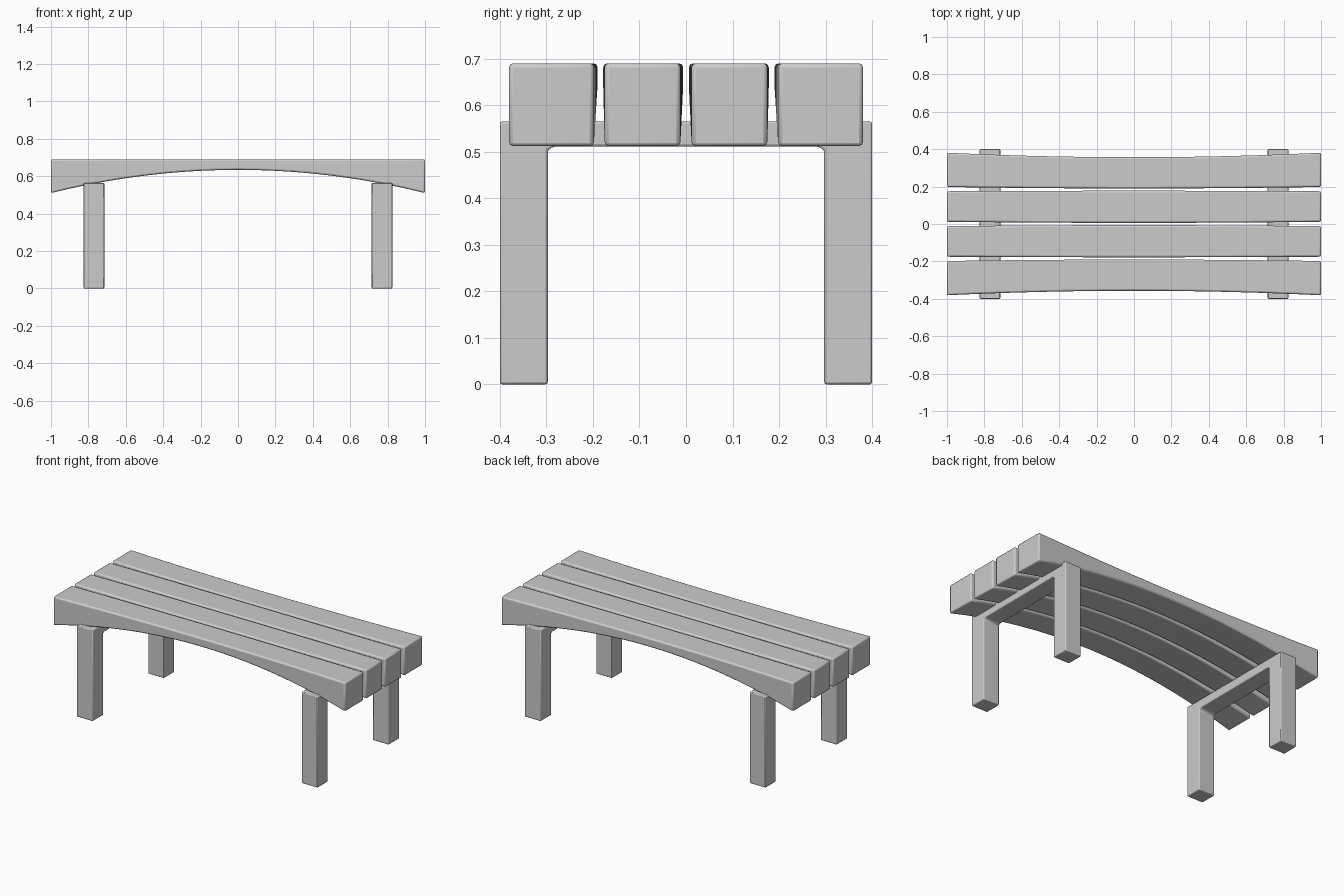
import bpy, bmesh

if "Cube" in bpy.data.objects:
    bpy.data.objects.remove(bpy.data.objects["Cube"])

TOP = 0.69
SEG = 20


def finish(name, bm, bevel):
    bmesh.ops.recalc_face_normals(bm, faces=bm.faces)
    me = bpy.data.meshes.new(name)
    bm.to_mesh(me)
    bm.free()
    ob = bpy.data.objects.new(name, me)
    bpy.context.collection.objects.link(ob)
    mod = ob.modifiers.new("soft_edges", 'BEVEL')
    mod.width = bevel
    mod.segments = 2
    mod.limit_method = 'ANGLE'
    bpy.ops.object.select_all(action='DESELECT')
    ob.select_set(True)
    bpy.context.view_layer.objects.active = ob
    bpy.ops.object.shade_smooth_by_angle()
    return ob


# Slat: rectangular section lofted along x, arched below and waisted in plan
def slat(name, ends, middle):
    bm = bmesh.new()
    rings = []
    for i in range(SEG + 1):
        x = -1 + 2 * i / SEG
        t = x * x
        y0, y1 = (m + (e - m) * t for e, m in zip(ends, middle))
        z0 = 0.634 - 0.124 * t
        rings.append([bm.verts.new((x, y, z)) for y, z in
                      ((y0, z0), (y1, z0), (y1, TOP), (y0, TOP))])
    for a, b in zip(rings, rings[1:]):
        for k in range(4):
            n = (k + 1) % 4
            bm.faces.new((a[k], a[n], b[n], b[k]))
    bm.faces.new(rings[0])
    bm.faces.new(rings[-1])
    return finish(name, bm, 0.009)


for s, side in ((-1, "front"), (1, "back")):
    for part, ends, middle in (("outer", (0.198, 0.381), (0.19, 0.357)),
                               ("inner", (0.012, 0.175), (0.006, 0.178))):
        slat(f"{side}_{part}_slat",
             sorted(s * v for v in ends), sorted(s * v for v in middle))


# Leg frame: two legs joined by a cross rail, one upside-down U profile
def leg_frame(name, x0, x1):
    half = [(0.4, 0.565), (0.4, 0), (0.297, 0), (0.297, 0.503), (0.285, 0.511)]
    profile = half + [(-y, z) for y, z in reversed(half)]
    bm = bmesh.new()
    face = bm.faces.new([bm.verts.new((x0, y, z)) for y, z in profile])
    ext = bmesh.ops.extrude_face_region(bm, geom=[face])
    verts = [v for v in ext["geom"] if isinstance(v, bmesh.types.BMVert)]
    bmesh.ops.translate(bm, verts=verts, vec=(x1 - x0, 0, 0))
    return finish(name, bm, 0.005)


leg_frame("left_leg_frame", -0.825, -0.715)
leg_frame("right_leg_frame", 0.715, 0.825)
